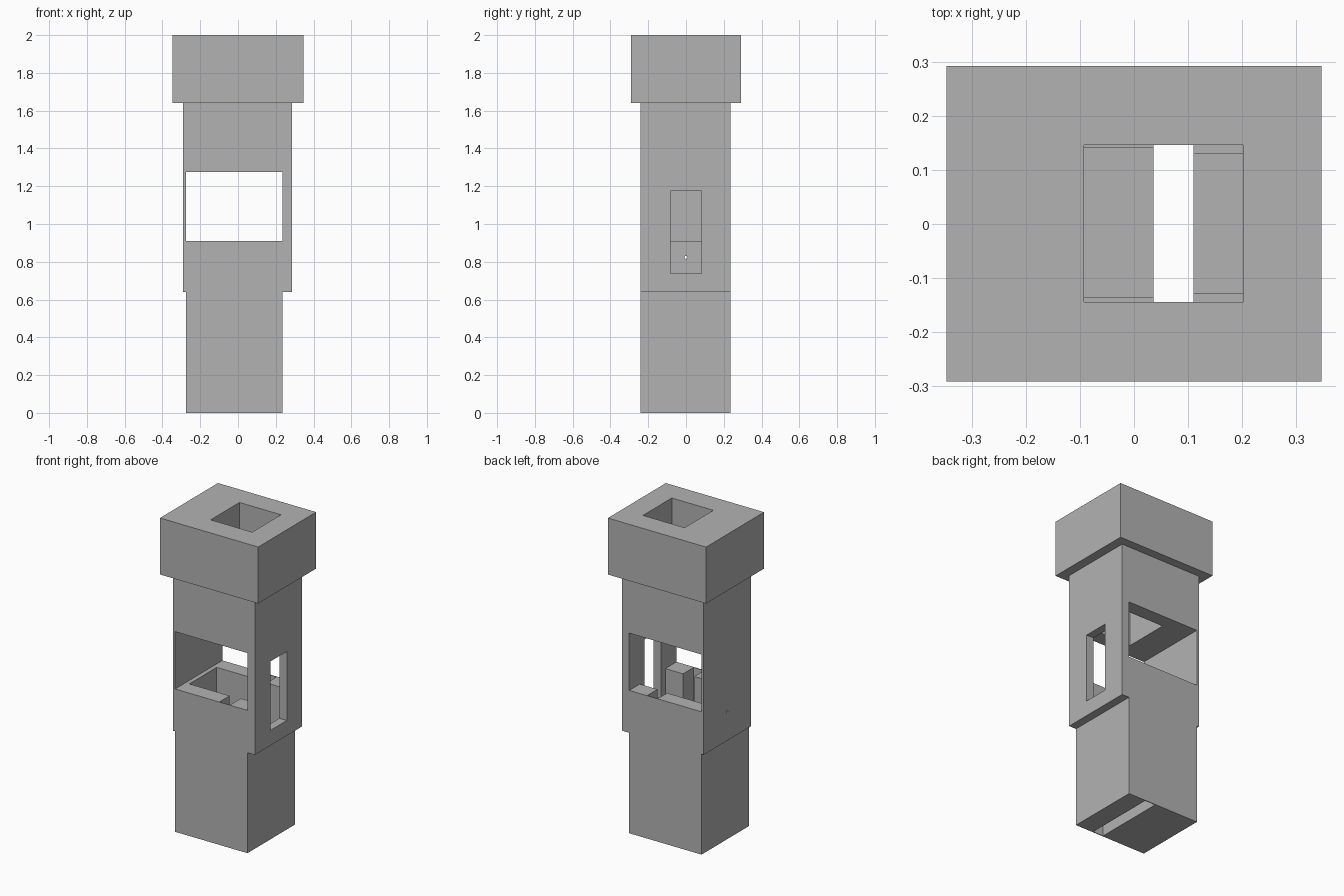
import bpy
import bmesh
from mathutils import Matrix, Vector

if "Cube" in bpy.data.objects:
    bpy.data.objects.remove(bpy.data.objects["Cube"], do_unlink=True)

grey = bpy.data.materials.new("plain_grey")
grey.use_nodes = True
grey.diffuse_color = (0.45, 0.45, 0.45, 1)
grey.node_tree.nodes["Principled BSDF"].inputs["Base Color"].default_value = (0.45, 0.45, 0.45, 1)


def add_object(name, bm):
    bmesh.ops.recalc_face_normals(bm, faces=bm.faces)
    mesh = bpy.data.meshes.new(name)
    bm.to_mesh(mesh)
    bm.free()
    mesh.materials.append(grey)
    obj = bpy.data.objects.new(name, mesh)
    bpy.context.collection.objects.link(obj)
    return obj


def box(name, x, y, z):
    """Box from (min, max) pairs on each axis."""
    low, high = (Vector(corner) for corner in zip(x, y, z))
    bm = bmesh.new()
    bmesh.ops.create_cube(bm, size=1, matrix=Matrix.Translation((low + high) / 2)
                          @ Matrix.Diagonal((*(high - low), 1)))
    return add_object(name, bm)


def cut(target, cutter):
    """Subtract the cutter from the target, then discard it."""
    cutter.hide_render = True
    mod = target.modifiers.new("cut", "BOOLEAN")
    mod.operation = "DIFFERENCE"
    mod.solver = "EXACT"
    mod.object = cutter
    bpy.context.view_layer.objects.active = target
    bpy.ops.object.modifier_apply(modifier=mod.name)
    bpy.data.objects.remove(cutter, do_unlink=True)


# Stacked blocks
depth = (-0.24, 0.236)
base = box("base", (-0.275, 0.235), depth, (0, 0.64))
body = box("body", (-0.29, 0.287), depth, (0.64, 1.64))
cap = box("cap", (-0.346, 0.346), (-0.291, 0.292), (1.64, 2))

# Shaft from the cap top down into the window
for part in (body, cap):
    cut(part, box("shaft", (-0.092, 0.201), (-0.144, 0.146), (1.2, 2.1)))

# Window passing from front to back
cut(body, box("window", (-0.275, 0.235), (-0.4, 0.4), (0.91, 1.275)))

# Narrow slot running down through the bottom
for part in (base, body):
    cut(part, box("slot", (0.036, 0.11), (-0.235, 0.231), (-0.1, 1.0)))

# Pits on both sides of the slot
cut(body, box("left_pit", (-0.248, 0.05), (-0.136, 0.14), (0.5, 1.0)))
cut(body, box("right_pit", (0.1, 0.235), (-0.128, 0.13), (0.5, 1.0)))

# Tall opening in the +x wall
cut(body, box("side_opening", (0.2, 0.4), (-0.083, 0.081), (0.737, 1.176)))

# Small round hole in the -x wall
bm = bmesh.new()
bmesh.ops.create_cone(bm, cap_ends=True, segments=12, radius1=0.008, radius2=0.008, depth=0.15,
                      matrix=Matrix.Translation((-0.27, 0, 0.823)) @ Matrix.Rotation(1.5708, 4, "Y"))
cut(body, add_object("pin_hole", bm))
